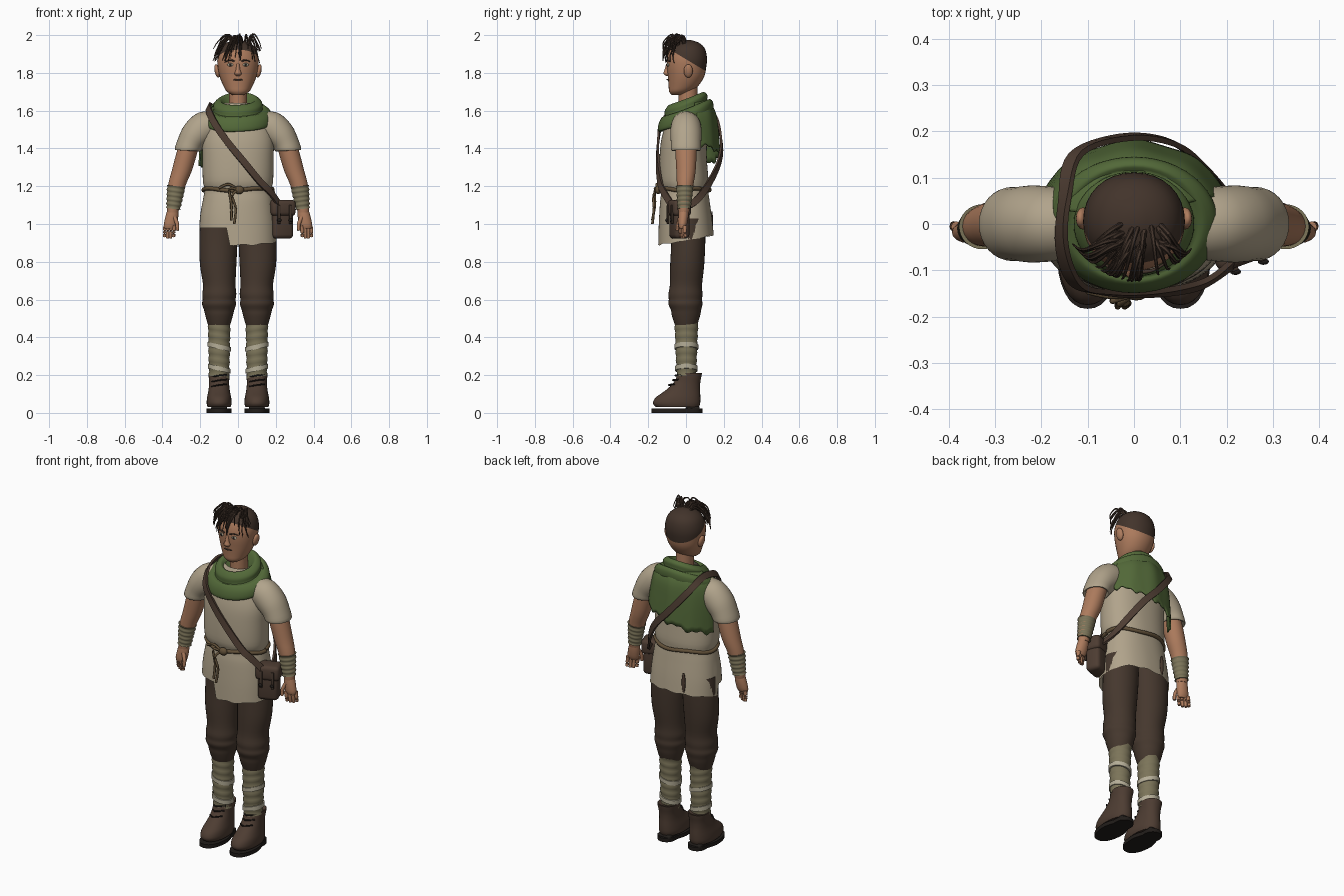
import bpy, bmesh, math, random
from math import sin, cos, pi, radians
from mathutils import Vector, Matrix

cube = bpy.data.objects.get("Cube")
if cube:
    bpy.data.objects.remove(cube, do_unlink=True)
random.seed(4)
SIDES = (("left", 1), ("right", -1))


def material(name, *rgb):
    m = bpy.data.materials.new(name)
    m.use_nodes = True
    m.diffuse_color = (*rgb, 1)
    m.node_tree.nodes["Principled BSDF"].inputs["Base Color"].default_value = (*rgb, 1)
    return m


skin = material("skin", .42, .2, .11)
hair = material("hair_brown", .055, .034, .024)
linen = material("linen", .44, .37, .26)
green = material("moss_green", .085, .14, .04)
cloth = material("dark_trousers", .06, .039, .027)
leather = material("leather", .075, .046, .032)
wrap = material("olive_wrap", .2, .175, .1)
pale = material("pale_band", .46, .42, .31)
rope_mat = material("rope", .12, .08, .04)
dark = material("near_black", .015, .012, .01)


def finish(name, bm, *mats):
    bmesh.ops.recalc_face_normals(bm, faces=bm.faces[:])
    me = bpy.data.meshes.new(name)
    bm.to_mesh(me)
    bm.free()
    ob = bpy.data.objects.new(name, me)
    bpy.context.collection.objects.link(ob)
    for m in mats:
        me.materials.append(m)
    bpy.ops.object.select_all(action='DESELECT')
    ob.select_set(True)
    bpy.context.view_layer.objects.active = ob
    bpy.ops.object.shade_smooth_by_angle(angle=radians(50))
    return ob


def smooth_path(pts, steps):
    """Catmull-Rom interpolation of tuples."""
    pts = [tuple(p) for p in pts]
    out = []
    for i in range(len(pts) - 1):
        four = zip(pts[max(i - 1, 0)], pts[i], pts[i + 1], pts[min(i + 2, len(pts) - 1)])
        four = list(four)
        for k in range(steps):
            t = k / steps
            out.append([b + .5 * t * (c - a + t * (2*a - 5*b + 4*c - d + t * (3 * (b - c) + d - a)))
                        for a, b, c, d in four])
    return out + [list(pts[-1])]


def loft_bm(rings, s=1, seg=32, p=2, steps=3, caps=True):
    """Rings are (x, y, z, rx, ry, roll in degrees)."""
    bm = bmesh.new()
    loops = []
    for x, y, z, rx, ry, roll in smooth_path([tuple(r) + (0,) * (6 - len(r)) for r in rings], steps):
        loop = []
        for i in range(seg):
            c, n = cos(2 * pi * i / seg), sin(2 * pi * i / seg)
            u = rx * math.copysign(abs(c) ** (2 / p), c)
            v = ry * math.copysign(abs(n) ** (2 / p), n)
            loop.append(bm.verts.new((s * (x + u * cos(radians(roll))), y + v, z + u * sin(radians(roll)))))
        loops.append(loop)
    for a, b in zip(loops, loops[1:]):
        for i in range(seg):
            j = (i + 1) % seg
            bm.faces.new((a[i], a[j], b[j], b[i]))
    if caps:
        bm.faces.new(loops[0])
        bm.faces.new(loops[-1])
    return bm


def loft(name, rings, mat, **kw):
    return finish(name, loft_bm(rings, **kw), mat)


def ball(name, loc, size, mat, turn=0):
    bm = bmesh.new()
    m = Matrix.Translation(loc) @ Matrix.Rotation(radians(turn), 4, 'Y') @ Matrix.Diagonal((*size, 1))
    bmesh.ops.create_uvsphere(bm, u_segments=16, v_segments=10, radius=1, matrix=m)
    return finish(name, bm, mat)


def box(name, loc, size, mat, turn, bevel):
    bm = bmesh.new()
    m = Matrix.Translation(loc) @ Matrix.Rotation(radians(turn), 4, 'Z') @ Matrix.Diagonal((*size, 1))
    bmesh.ops.create_cube(bm, size=1, matrix=m)
    bmesh.ops.bevel(bm, geom=bm.edges[:], offset=bevel, segments=3, profile=.5, affect='EDGES')
    return finish(name, bm, mat)


def tubes(name, paths, mat, depth, tip=1, sides=8):
    """Round strands along paths, narrowing to the tip."""
    bm = bmesh.new()
    for path in paths:
        pts = [Vector(q) for q in smooth_path(path, 5)]
        last = None
        for i, q in enumerate(pts):
            d = (pts[min(i + 1, len(pts) - 1)] - pts[max(i - 1, 0)]).normalized()
            u = d.orthogonal() if abs(d.z) > .99 else d.cross((0, 0, 1))
            u.normalize()
            v, r = d.cross(u), depth * (1 + (tip - 1) * i / (len(pts) - 1))
            loop = [bm.verts.new(q + r * (u * cos(2*pi*k/sides) + v * sin(2*pi*k/sides))) for k in range(sides)]
            if last:
                for k in range(sides):
                    j = (k + 1) % sides
                    bm.faces.new((last[k], last[j], loop[j], loop[k]))
            else:
                bm.faces.new(loop)
            last = loop
        bm.faces.new(last)
    return finish(name, bm, mat)


def ribbon(name, path, width, mat):
    bm, last = bmesh.new(), None
    pts = [Vector(q) for q in smooth_path(path, 6)]
    for i, q in enumerate(pts):
        d = pts[min(i + 1, len(pts) - 1)] - pts[max(i - 1, 0)]
        out = Vector((q.x, q.y * 2, .08)).normalized()
        w = d.cross(out).normalized() * width / 2
        loop = [bm.verts.new(q + a * w + b * out * .006) for a, b in ((1, 1), (-1, 1), (-1, -1), (1, -1))]
        if last:
            for k in range(4):
                bm.faces.new((last[k], last[k - 1], loop[k - 1], loop[k]))
        last = loop
    return finish(name, bm, mat)


# head, with the cropped hair cut along a sloping hairline
bm = loft_bm([(0, -.045, 1.682, .028, .03), (0, -.032, 1.7, .058, .057), (0, -.014, 1.73, .077, .078),
              (0, 0, 1.78, .097, .096), (0, .003, 1.83, .107, .104), (0, .006, 1.88, .109, .105),
              (0, .009, 1.93, .093, .09), (0, .01, 1.96, .06, .058), (0, .01, 1.974, .015, .015)], p=2.1)
line, slope = Vector((0, 0, 1.872)), Vector((0, .6, 1))
bmesh.ops.bisect_plane(bm, geom=bm.verts[:] + bm.edges[:] + bm.faces[:], plane_co=line, plane_no=slope.normalized())
for f in bm.faces:
    f.material_index = int((f.calc_center_median() - line).dot(slope) > 0)
finish("head", bm, skin, hair)
loft("neck", [(0, .01, z, .047, .05) for z in (1.56, 1.64, 1.73)], skin)
loft("nose", [(0, -.094, 1.85, .008, .01), (0, -.1, 1.815, .012, .014), (0, -.103, 1.797, .019, .017),
              (0, -.097, 1.784, .011, .009)], skin, seg=16)
tubes("mouth", [[(-.025, -.09, 1.762), (0, -.099, 1.765), (.025, -.09, 1.762)]], leather, .004)
for side, s in SIDES:
    ball(side + "_ear", (s * .11, .012, 1.81), (.014, .024, .036), skin, s * 12)
    ball(side + "_eye", (s * .04, -.094, 1.843), (.017, .007, .009), pale)
    ball(side + "_iris", (s * .04, -.099, 1.843), (.007, .004, .008), dark)
    tubes(side + "_eyebrow", [[(s * .018, -.103, 1.861), (s * .04, -.1, 1.868), (s * .064, -.087, 1.86)]], hair, .005, .5)

# swept fringe strands
strands = []
for i in range(44):
    f = random.uniform(-1, 1)
    a = Vector((f * .04 + .02, random.uniform(-.05, .01), 1.945))
    b = Vector((f * .135, 4.5 * (f * .135) ** 2 - .122, random.uniform(1.85, 1.93)))
    strands.append([a, a.lerp(b, .35) + Vector((0, 0, random.uniform(.05, .068))),
                    a.lerp(b, .8) + Vector((0, -.012, random.uniform(.02, .05))), b])
tubes("fringe", strands, hair, .0065, .25, 6)

# tunic, its hem shorter on the front right panel
tunic = loft("tunic", [(0, 0, .89, .205, .147), (0, -.003, 1, .2, .141), (0, -.006, 1.12, .187, .131),
                       (0, -.006, 1.18, .177, .123), (0, -.011, 1.23, .186, .13), (0, -.015, 1.35, .188, .125),
                       (0, -.01, 1.45, .188, .12), (0, 0, 1.55, .16, .1), (0, .005, 1.6, .12, .08),
                       (0, .005, 1.64, .07, .06)], linen, seg=72, p=2.25, steps=4, caps=False)
for v in tunic.data.vertices:
    x, y, z = v.co
    if z < 1.12:
        hem = .98 if x < -.05 and y < 0 else .915 + .18 * y + .004 * sin(60 * x)
        v.co.z = 1.12 - (1.12 - z) * (1.12 - hem) / .23
ball("back_patch", (-.08, .137, 1.01), (.012, .006, .06), leather)

# sleeves, arms, wrist wraps and hands
for side, s in SIDES:
    loft(side + "_sleeve", [(.1, 0, 1.53, .065, .07, 80), (.17, 0, 1.514, .085, .08, 65),
                            (.22, 0, 1.475, .08, .083, 40), (.25, 0, 1.43, .071, .08, 20),
                            (.265, 0, 1.393, .07, .079, 4), (.265, 0, 1.39, .06, .068, 4),
                            (.262, 0, 1.41, .05, .058, 4)], linen, s=s)
    loft(side + "_arm", [(.25, 0, 1.45, .053, .055), (.27, 0, 1.38, .055, .056), (.298, 0, 1.28, .053, .051),
                         (.325, -.005, 1.2, .046, .043), (.343, -.01, 1.09, .034, .032),
                         (.346, -.012, 1.06, .03, .028)], skin, s=s)
    cuff = []
    for i in range(11):
        t = i / 10
        r = .051 - .012 * t - .005 * (i % 2)
        cuff.append((.327 + .016 * t, -.006 - .004 * t, 1.2 - .12 * t, r, r * .95, 8))
    loft(side + "_wrist_wrap", cuff, wrap, s=s, steps=2)
    loft(side + "_palm", [(.344, -.011, 1.08, .028, .026), (.35, -.014, 1.04, .034, .027),
                          (.358, -.018, .995, .035, .023), (.36, -.02, .975, .028, .015)], skin, s=s, seg=16)
    fingers = [[(s * (.335 + .016 * k), -.03 + .008 * k, .99), (s * (.34 + .016 * k), -.03 + .008 * k, .96),
                (s * (.341 + .016 * k), -.026 + .008 * k, .922 + .006 * abs(k - 1.5))] for k in range(4)]
    fingers.append([(s * .336, -.03, 1.035), (s * .322, -.042, 1.0), (s * .322, -.046, .965)])
    tubes(side + "_fingers", fingers, skin, .012, .7)

# trousers, shin wraps and boots
for side, s in SIDES:
    loft(side + "_trouser_leg", [(.1, 0, .465, .058, .058), (.1, 0, .49, .066, .067), (.1, 0, .52, .074, .076),
                                 (.1, 0, .545, .08, .08), (.1, -.003, .575, .09, .09), (.1, -.003, .6, .087, .088),
                                 (.099, -.003, .63, .09, .09), (.099, 0, .68, .086, .085),
                                 (.105, .006, .78, .096, .09), (.104, .012, .9, .101, .09),
                                 (.1, .012, 1.03, .1, .09)], cloth, s=s)
    shin = []
    for i in range(15):
        t = i / 14
        shin.append((.1, .002, .49 - .3 * t, .062 - .006 * t - .004 * (i % 2), .065 - .012 * t - .004 * (i % 2), 8))
    loft(side + "_shin_wrap", shin, wrap, s=s, steps=2)
    for n, z, r in (("upper", .35, .064), ("lower", .235, .061)):
        loft(f"{side}_{n}_shin_band", [(.1, .002, z + d, r, r - .001, 13) for d in (-.012, .012)], pale, s=s, steps=1)
    profile = ((.03, -.16, .068, .06), (.05, -.175, .075, .066), (.08, -.162, .076, .064), (.105, -.128, .075, .059),
               (.13, -.095, .074, .055), (.165, -.062, .076, .053), (.21, -.042, .084, .056), (.205, -.03, .07, .045))
    loft(side + "_boot", [(.1, (a + b) / 2, z, w, (b - a) / 2) for z, a, b, w in profile], leather, s=s, p=2.2)
    sole = loft(side + "_sole", [(.1, -.048, z, .067, .135) for z in (0, .022)], dark, s=s, p=2.3, steps=1)
    for v in sole.data.vertices:
        v.co.x = s * (.1 + (abs(v.co.x) - .1) * (1 - .2 * math.exp(-((v.co.y - .01) / .03) ** 2)))
    box(side + "_heel", (s * .1, .035, .02), (.085, .075, .03), dark, 0, .01)
    tubes(side + "_laces", [[(s * .1 - .04, y + .03, z), (s * .1, y, z + .008), (s * .1 + .04, y + .03, z + .012)]
                            for z, y in ((.14, -.092), (.165, -.07), (.19, -.058))], dark, .004)

# cowl: stacked folds, lower at the front
cowl = loft("cowl", [(0, 0, 1.6, .055, .05), (0, 0, 1.648, .085, .075), (0, 0, 1.658, .102, .092),
                     (0, 0, 1.638, .128, .112), (0, 0, 1.607, .13, .113), (0, 0, 1.608, .152, .127),
                     (0, 0, 1.588, .177, .142), (0, -.002, 1.555, .182, .147), (0, -.002, 1.537, .17, .138),
                     (0, 0, 1.545, .14, .1)], green, seg=48, steps=4)
for v in cowl.data.vertices:
    v.co.z += .38 * v.co.y + .006 * sin(14 * v.co.x + 1)

# ragged short cape, longer on the right
bm, last = bmesh.new(), None
for i in range(49):
    a = radians(22 + 146 * i / 48)
    end = 1.365 + .06 * cos(a) + .008 * sin(11 * a) + .006 * sin(23 * a)
    rows = smooth_path([(.12, .12, 1.65), (.178, .155, 1.59), (.203, .17, 1.49), (.214, .18, end)], 4)
    fold = 1 + .018 * sin(9 * a)
    col = [bm.verts.new((rx * cos(a), ry * sin(a) * fold, z)) for rx, ry, z in rows]
    if last:
        for k in range(len(col) - 1):
            bm.faces.new((last[k], col[k], col[k + 1], last[k + 1]))
    last = col
cape = finish("cape", bm, green)
cape.modifiers.new("thickness", 'SOLIDIFY').thickness = .008

# rope belt with knot and hanging ends
loop = [(.183 * cos(t * pi / 12), -.006 + .131 * sin(t * pi / 12), 1.183 + .006 * sin(t)) for t in range(25)]
tubes("rope_belt", [loop], rope_mat, .011)
ball("belt_knot", (.005, -.147, 1.18), (.027, .018, .022), rope_mat)
tubes("belt_ends", [[(0, -.15, 1.18), (-.03, -.172, 1.15), (-.012, -.17, 1.08), (-.02, -.178, 1.0)],
                    [(0, -.15, 1.18), (-.045, -.165, 1.185), (-.035, -.165, 1.1), (-.035, -.178, 1.02)],
                    [(0, -.15, 1.18), (-.05, -.155, 1.21), (-.1, -.145, 1.19)]], rope_mat, .007)

# shoulder strap and hip pouch
ribbon("pouch_strap", [(.23, -.07, 1.09), (.17, -.118, 1.17), (.12, -.138, 1.22), (.03, -.15, 1.33),
                       (-.06, -.147, 1.44), (-.125, -.128, 1.535), (-.155, -.05, 1.605), (-.15, .05, 1.625),
                       (-.125, .15, 1.57), (-.02, .187, 1.44), (.08, .176, 1.33), (.15, .125, 1.22),
                       (.2, .06, 1.13), (.23, .0, 1.09)], .036, leather)
box("pouch", (.23, -.035, 1.02), (.115, .085, .195), leather, 20, .022)
box("pouch_flap", (.23, -.037, 1.085), (.135, .1, .085), leather, 20, .02)
for i, d in enumerate((-.032, .032)):
    box(f"pouch_tab_{i + 1}", (.247 + d * .94, -.085 + d * .34, 1.05), (.016, .012, .1), cloth, 20, .004)
    ball(f"pouch_toggle_{i + 1}", (.249 + d * .94, -.092 + d * .34, 1.02), (.012, .007, .009), dark)
